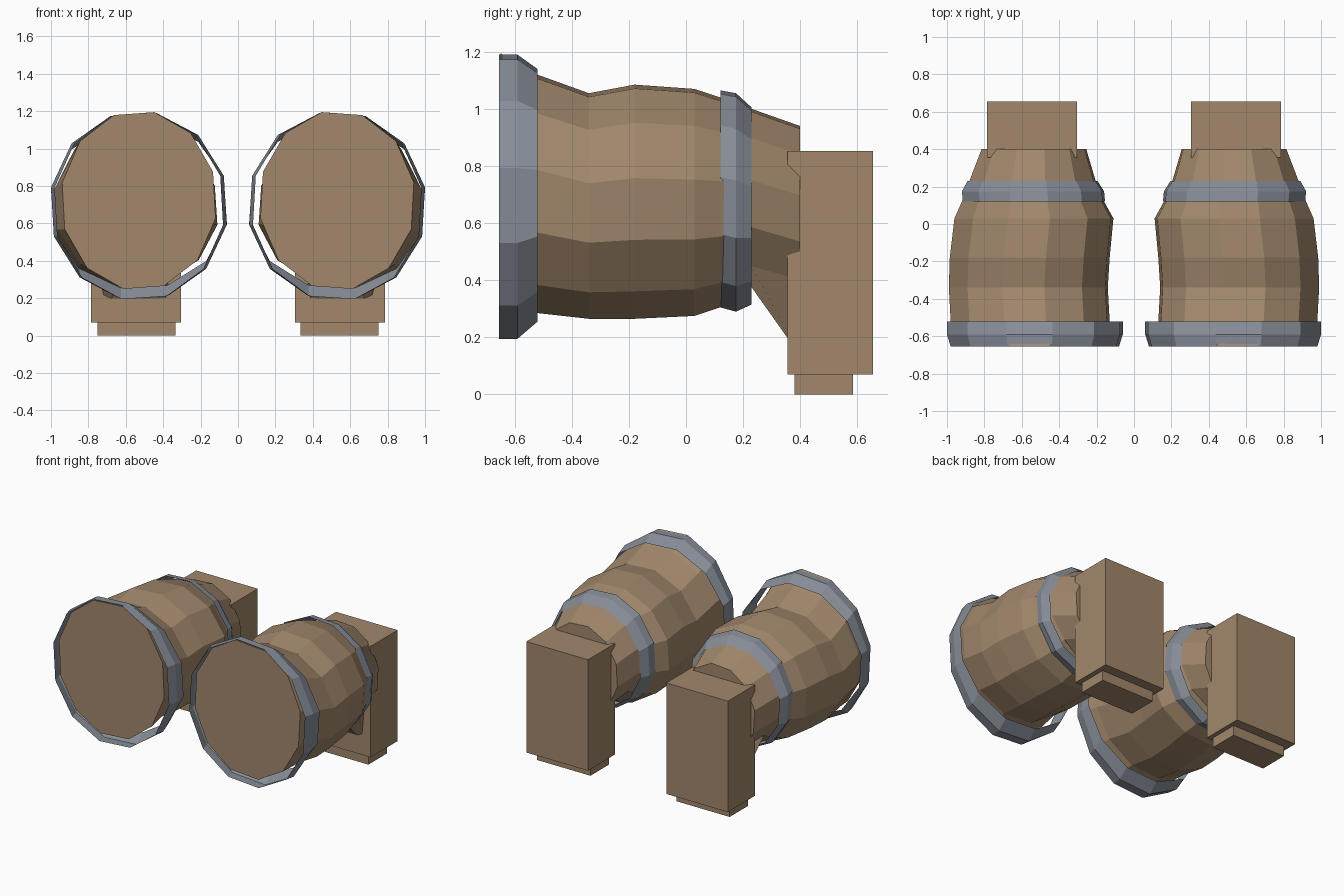
import bpy, bmesh
from math import sin, cos, radians

if "Cube" in bpy.data.objects:
    bpy.data.objects.remove(bpy.data.objects["Cube"])

SIDES, PHASE = 12, -11.4
EXTENT = cos(radians(PHASE))


def material(name, rgb):
    m = bpy.data.materials.new(name)
    m.diffuse_color = (*rgb, 1)
    m.use_nodes = True
    m.node_tree.nodes["Principled BSDF"].inputs["Base Color"].default_value = m.diffuse_color
    return m


wood = material("wood", (0.36, 0.245, 0.15))
metal = material("metal", (0.24, 0.265, 0.31))


def finish(name, bm, mat):
    bmesh.ops.recalc_face_normals(bm, faces=bm.faces)
    me = bpy.data.meshes.new(name)
    bm.to_mesh(me)
    bm.free()
    me.materials.append(mat)
    ob = bpy.data.objects.new(name, me)
    bpy.context.collection.objects.link(ob)


def loft(name, side, sections, mat, capped, foot=None):
    """Skin 12-sided sections (y, x0, x1, z0, z1); foot moves the two lowest rear points."""
    bm = bmesh.new()
    rings = []
    for y, x0, x1, z0, z1 in sections:
        ring = []
        for i in range(SIDES):
            a = radians(PHASE + i * 360 / SIDES)
            x = (x0 + x1) / 2 + (x1 - x0) / 2 * sin(a) / EXTENT
            z = (z0 + z1) / 2 + (z1 - z0) / 2 * cos(a) / EXTENT
            ring.append(bm.verts.new((side * x, y, z)))
        rings.append(ring)
    if foot:
        for i, (x, z) in zip((6, 7), foot):
            rings[-1][i].co.x, rings[-1][i].co.z = side * x, z
    for a, b in zip(rings, rings[1:]):
        for i in range(SIDES):
            j = (i + 1) % SIDES
            bm.faces.new((a[i], a[j], b[j], b[i]))
    if capped:
        bm.faces.new(rings[0])
        bm.faces.new(rings[-1])
    finish(name, bm, mat)


def box(name, side, x, y, z, mat):
    bm = bmesh.new()
    bmesh.ops.create_cube(bm, size=1)
    for v in bm.verts:
        v.co = (side * x[v.co.x > 0], y[v.co.y > 0], z[v.co.z > 0])
    finish(name, bm, mat)


BARREL = [(-0.65, 0.12, 0.94, 0.25, 1.195), (-0.52, 0.13, 0.98, 0.285, 1.12),
          (-0.34, 0.14, 0.99, 0.265, 1.055), (-0.18, 0.13, 0.985, 0.265, 1.085),
          (0.03, 0.11, 0.96, 0.275, 1.07), (0.12, 0.16, 0.92, 0.305, 1.04),
          (0.23, 0.205, 0.88, 0.375, 1.0), (0.40, 0.255, 0.815, 0.33, 0.94)]
FRONT_HOOP = [(-0.655, 0.08, 0.98, 0.195, 1.19), (-0.59, 0.06, 1.0, 0.195, 1.19),
              (-0.52, 0.06, 1.0, 0.255, 1.14)]
REAR_HOOP = [(0.12, 0.155, 0.915, 0.305, 1.065), (0.175, 0.16, 0.92, 0.29, 1.055),
             (0.23, 0.195, 0.89, 0.315, 1.005)]

for tag, s in (("left", -1), ("right", 1)):
    # Staved body with a flared foot running down into the post
    loft(f"barrel_{tag}", s, BARREL, wood, True, ((0.70, 0.135), (0.37, 0.135)))
    # Open metal hoops
    loft(f"front_hoop_{tag}", s, FRONT_HOOP, metal, False)
    loft(f"rear_hoop_{tag}", s, REAR_HOOP, metal, False)
    # Rear post and its plinth
    box(f"post_{tag}", s, (0.305, 0.785), (0.355, 0.655), (0.07, 0.852), wood)
    box(f"plinth_{tag}", s, (0.335, 0.75), (0.38, 0.585), (0, 0.07), wood)
